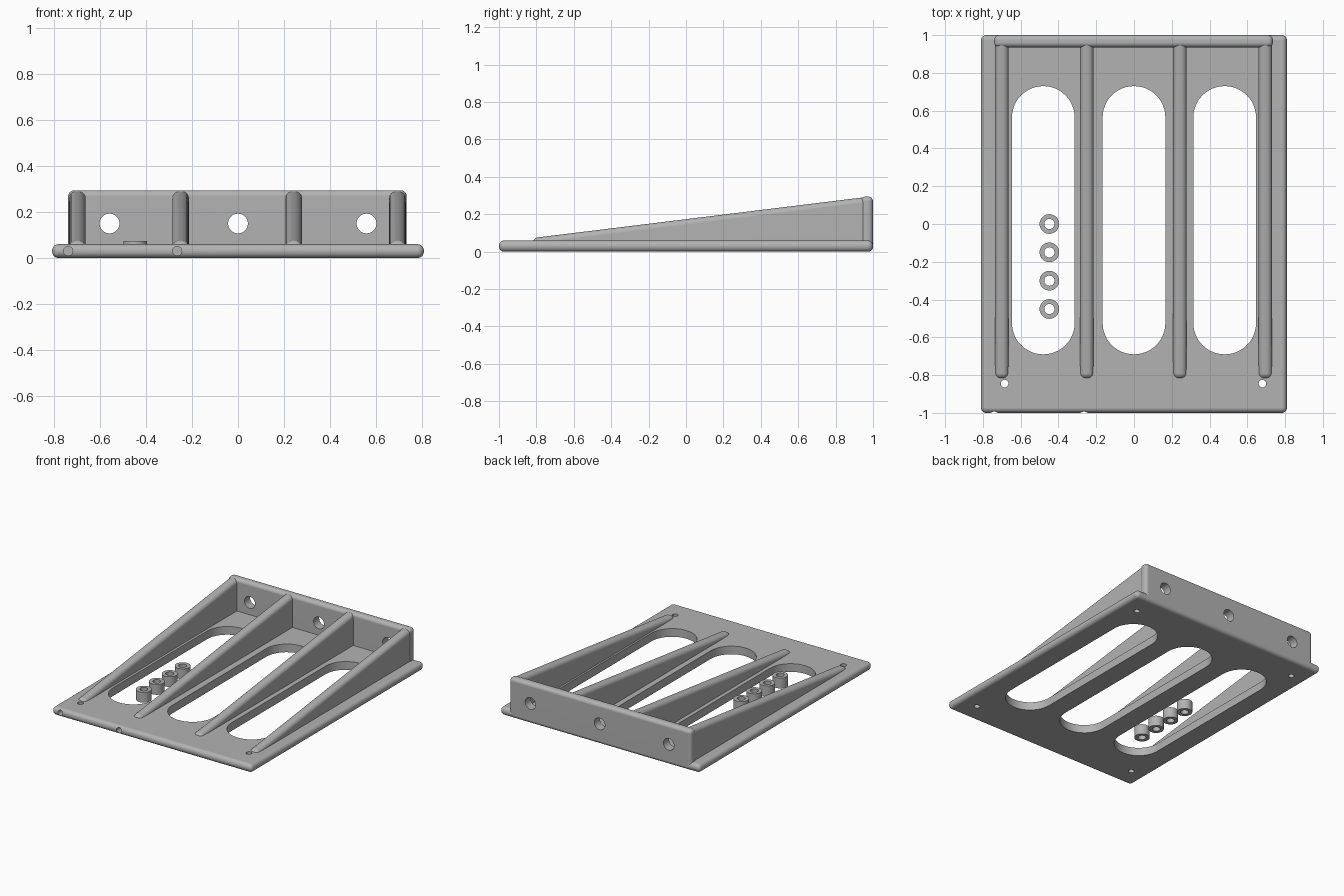
import bpy, bmesh, math
from mathutils import Matrix, Vector

if "Cube" in bpy.data.objects:
    bpy.data.objects.remove(bpy.data.objects["Cube"], do_unlink=True)

# Single grey finish
grey = bpy.data.materials.new("plain grey")
grey.use_nodes = True
COLOUR = (0.45, 0.45, 0.45, 1)
grey.diffuse_color = COLOUR
grey.node_tree.nodes["Principled BSDF"].inputs["Base Color"].default_value = COLOUR


def make(name, bm):
    bmesh.ops.recalc_face_normals(bm, faces=bm.faces)
    mesh = bpy.data.meshes.new(name)
    bm.to_mesh(mesh)
    bm.free()
    mesh.materials.append(grey)
    obj = bpy.data.objects.new(name, mesh)
    bpy.context.collection.objects.link(obj)
    return obj


def extrude(bm, points, direction):
    face = bm.faces.new([bm.verts.new(p) for p in points])
    out = bmesh.ops.extrude_face_region(bm, geom=[face])
    verts = [v for v in out["geom"] if isinstance(v, bmesh.types.BMVert)]
    bmesh.ops.translate(bm, verts=verts, vec=direction)


def round_edges(bm, radius, floor=-1):
    """Round every edge that does not lie on the floor height."""
    edges = [e for e in bm.edges if any(v.co.z > floor + 0.001 for v in e.verts)]
    bmesh.ops.bevel(bm, geom=edges, offset=radius, segments=6,
                    profile=0.5, affect="EDGES")


def box(bm, x0, x1, y0, y1, z0, z1):
    extrude(bm, [(x0, y0, z0), (x1, y0, z0), (x1, y1, z0), (x0, y1, z0)],
            (0, 0, z1 - z0))


def cylinder(bm, centre, radius, depth, along_y=False):
    turn = Matrix.Rotation(math.pi / 2, 4, "X") if along_y else Matrix()
    bmesh.ops.create_cone(bm, cap_ends=True, segments=40, radius1=radius,
                          radius2=radius, depth=depth,
                          matrix=Matrix.Translation(centre) @ turn)


def slot(bm, x, y0, y1, radius):
    points = []
    for i in range(50):
        end = y1 - radius if i < 25 else y0 + radius
        a = math.pi * (i if i < 25 else i - 1) / 24
        points.append((x + radius * math.cos(a), end + radius * math.sin(a), -0.1))
    extrude(bm, points, (0, 0, 0.3))


def activate(obj):
    bpy.ops.object.select_all(action="DESELECT")
    obj.select_set(True)
    bpy.context.view_layer.objects.active = obj


def cut(obj, bm):
    cutter = make("cutter", bm)
    cutter.hide_render = True
    mod = obj.modifiers.new("holes", "BOOLEAN")
    mod.operation, mod.solver, mod.object = "DIFFERENCE", "EXACT", cutter
    activate(obj)
    bpy.ops.object.modifier_apply(modifier=mod.name)
    bpy.data.objects.remove(cutter, do_unlink=True)


def finish(obj):
    activate(obj)
    bpy.ops.object.shade_smooth_by_angle(angle=math.radians(32))
    mod = obj.modifiers.new("clean shading", "WEIGHTED_NORMAL")
    mod.keep_sharp = True


# Base plate with round rim
bm = bmesh.new()
box(bm, -0.81, 0.81, -1, 1, 0, 0.06)
round_edges(bm, 0.028)
base = make("base_plate", bm)

# Long slots, screw holes and front edge sockets
holes = bmesh.new()
for x in (-0.48, 0, 0.48):
    slot(holes, x, -0.69, 0.73, 0.166)
for x in (-0.685, 0.68):
    for y in (-0.845, 0.84):
        cylinder(holes, (x, y, 0.03), 0.02, 0.2)
for x in (-0.74, -0.265):
    cylinder(holes, (x, -1, 0.03), 0.02, 0.12, along_y=True)
cut(base, holes)
finish(base)

# Upright back wall with three round holes
bm = bmesh.new()
box(bm, -0.74, 0.735, 0.935, 1, 0, 0.295)
round_edges(bm, 0.026)
wall = make("back_wall", bm)
holes = bmesh.new()
for x in (-0.56, 0, 0.56):
    cylinder(holes, (x, 0.97, 0.15), 0.043, 0.3, along_y=True)
cut(wall, holes)
finish(wall)

# Tapered ribs running from the wall to the front
HALF = 0.036
for name, x in (("right_outer_rib", -0.70), ("right_inner_rib", -0.25),
                ("left_inner_rib", 0.243), ("left_outer_rib", 0.695)):
    bm = bmesh.new()
    side = [(-0.82, 0.03), (0.97, 0.03), (0.97, 0.293), (-0.82, 0.073)]
    extrude(bm, [(x - HALF, y, z) for y, z in side], (2 * HALF, 0, 0))
    round_edges(bm, 0.03, floor=0.03)
    finish(make(name, bm))

# Row of loose spacer rings
for i in range(4):
    centre = Vector((-0.448, -0.15 * i, 0.0375))
    bm = bmesh.new()
    cylinder(bm, centre, 0.052, 0.075)
    ring = make("spacer_ring_%d" % (i + 1), bm)
    hole = bmesh.new()
    cylinder(hole, centre, 0.027, 0.2)
    cut(ring, hole)
    finish(ring)
